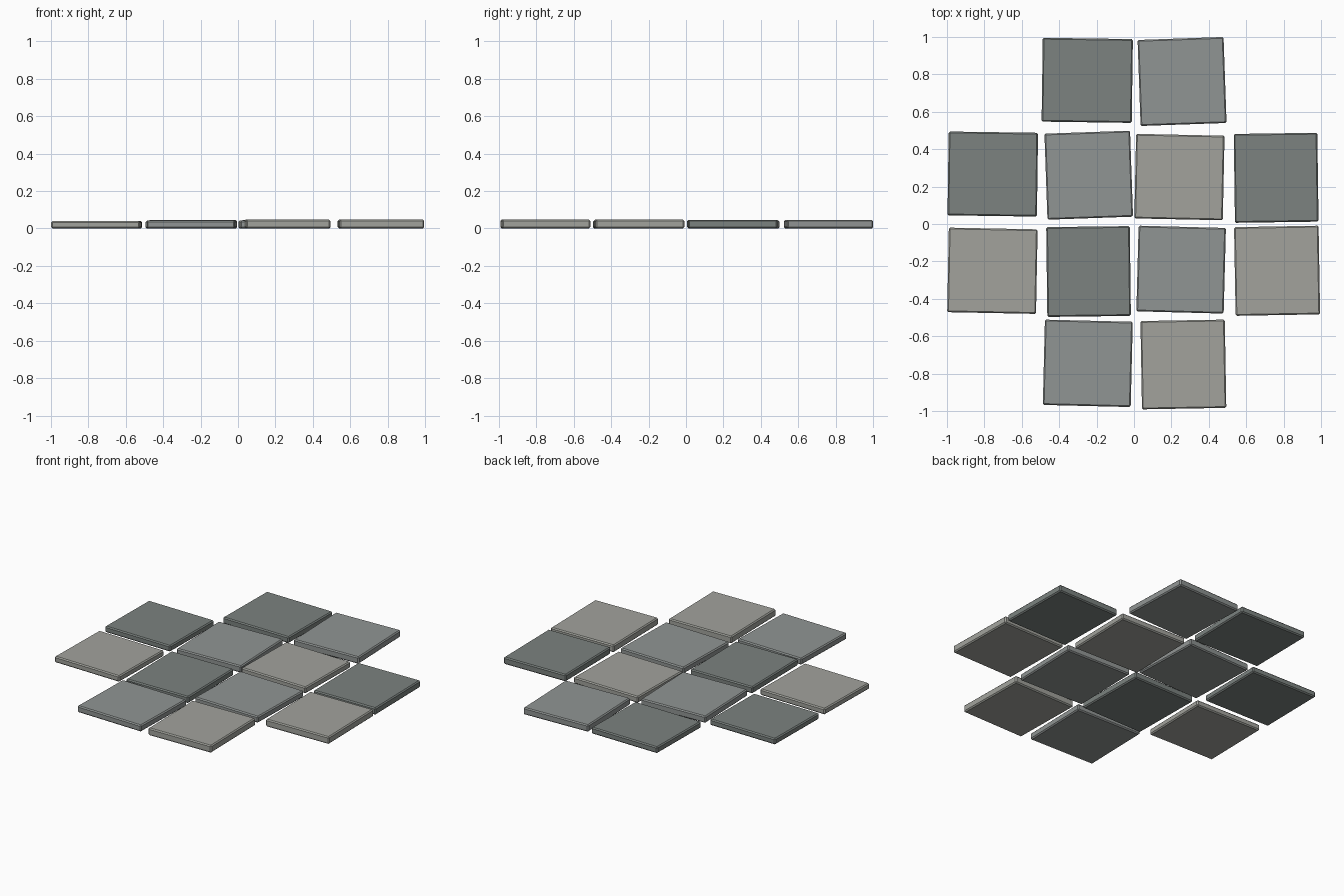
import bpy, bmesh
from math import radians
from mathutils import Matrix

if "Cube" in bpy.data.objects:
    bpy.data.objects.remove(bpy.data.objects["Cube"])


def material(name, rgb):
    m = bpy.data.materials.new(name)
    m.diffuse_color = (*rgb, 1)
    m.use_nodes = True
    m.node_tree.nodes["Principled BSDF"].inputs["Base Color"].default_value = m.diffuse_color
    return m


DARK = material("dark_stone", (0.20, 0.225, 0.215))
MID = material("mid_stone", (0.28, 0.30, 0.295))
LIGHT = material("light_stone", (0.36, 0.365, 0.335))


def slab(name, x, y, w, d, turn, h, mat):
    # One flat stone with chamfered edges, resting on the ground
    bm = bmesh.new()
    bmesh.ops.create_cube(bm, size=1, matrix=Matrix.Diagonal((w, d, h, 1)))
    bmesh.ops.bevel(bm, geom=bm.edges[:], offset=0.007, segments=1, affect='EDGES')
    mesh = bpy.data.meshes.new(name)
    bm.to_mesh(mesh)
    bm.free()
    mesh.materials.append(mat)
    ob = bpy.data.objects.new(name, mesh)
    ob.location = (x, y, h / 2)
    ob.rotation_euler.z = radians(turn)
    bpy.context.collection.objects.link(ob)


# Paving slabs, row by row from back to front: x, y, width, depth, turn, height
slab("slab_back_left", -0.25, 0.768, 0.482, 0.448, -0.8, 0.042, DARK)
slab("slab_back_right", 0.257, 0.762, 0.46, 0.46, 2.0, 0.046, MID)

slab("slab_upper_far_left", -0.755, 0.267, 0.478, 0.448, -0.8, 0.04, DARK)
slab("slab_upper_left", -0.242, 0.261, 0.458, 0.46, 2.0, 0.045, MID)
slab("slab_upper_right", 0.243, 0.251, 0.473, 0.452, -1.2, 0.042, LIGHT)
slab("slab_upper_far_right", 0.76, 0.247, 0.447, 0.475, 0.8, 0.046, DARK)

slab("slab_lower_far_left", -0.757, -0.25, 0.475, 0.452, -1.1, 0.04, LIGHT)
slab("slab_lower_left", -0.243, -0.254, 0.447, 0.48, 0.7, 0.044, DARK)
slab("slab_lower_right", 0.252, -0.244, 0.467, 0.458, -1.5, 0.042, MID)
slab("slab_lower_far_right", 0.765, -0.25, 0.452, 0.474, 1.0, 0.048, LIGHT)

slab("slab_front_left", -0.247, -0.745, 0.47, 0.456, -1.4, 0.043, MID)
slab("slab_front_right", 0.264, -0.751, 0.451, 0.472, 1.0, 0.048, LIGHT)
